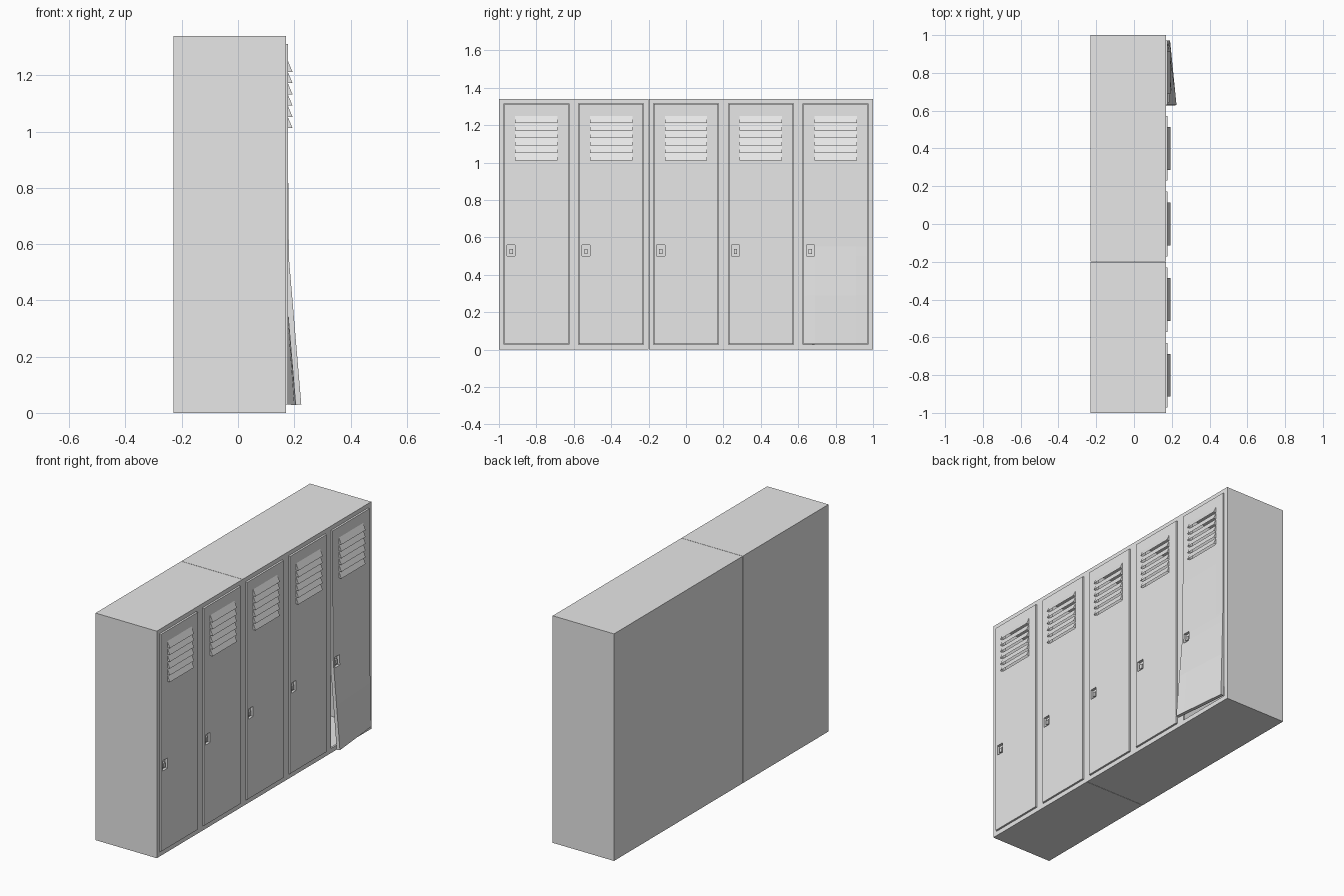
import bpy, bmesh

if "Cube" in bpy.data.objects:
    bpy.data.objects.remove(bpy.data.objects["Cube"])

FRONT, BACK, TOP = 0.17, -0.23, 1.34     # cabinet extents
DOOR_X = 0.178                           # outer face of the doors
DOOR_HALF, OPEN_HALF = 0.171, 0.174
DOOR_Z, OPEN_Z = (0.03, 1.312), (0.027, 1.315)
LOUVRES = [1.012 + 0.04 * i for i in range(6)]
HANDLE_Y, HANDLE_Z = (-0.157, -0.113), (0.5, 0.56)

grey = bpy.data.materials.new("painted grey metal")
grey.diffuse_color = (0.8, 0.8, 0.8, 1)
grey.use_nodes = True
grey.node_tree.nodes["Principled BSDF"].inputs["Base Color"].default_value = grey.diffuse_color


def finish(bm, name):
    mesh = bpy.data.meshes.new(name)
    bm.to_mesh(mesh)
    bm.free()
    mesh.materials.append(grey)
    obj = bpy.data.objects.new(name, mesh)
    bpy.context.collection.objects.link(obj)
    return obj


def box(bm, x, y, z):
    v = [bm.verts.new((a, b, c)) for a in x for b in y for c in z]
    for f in ((0, 1, 3, 2), (4, 6, 7, 5), (0, 4, 5, 1),
              (2, 3, 7, 6), (0, 2, 6, 4), (1, 5, 7, 3)):
        bm.faces.new([v[i] for i in f])


def plate(name, x, ys, zs, hole, thickness, bend=None):
    """Upright sheet facing +x, with openings where hole(y, z) is true."""
    bm = bmesh.new()
    v = [[bm.verts.new((x, y, z)) for z in zs] for y in ys]
    for i in range(len(ys) - 1):
        for j in range(len(zs) - 1):
            if not hole((ys[i] + ys[i + 1]) / 2, (zs[j] + zs[j + 1]) / 2):
                bm.faces.new((v[i][j], v[i + 1][j], v[i + 1][j + 1], v[i][j + 1]))
    if bend:
        bend(bm)
    obj = finish(bm, name)
    mod = obj.modifiers.new("thickness", 'SOLIDIFY')
    mod.thickness = thickness
    mod.offset = -1
    return obj


def pry_open(bm):
    """Bend the lower free corner of a door outwards."""
    for v in bm.verts:
        u = (0.971 - v.co.y) / 0.342
        t = max(0, (0.55 - v.co.z) / 0.52)
        s = min(1, max(0, (0.89 - v.co.z) / 0.34))
        v.co.x += 0.003 * s * u + t * (0.013 + 0.031 * u)


def cabinet(name, y0, y1, centres):
    # hollow shell with partitions
    bm = bmesh.new()
    w, inner = 0.01, FRONT - 0.012
    box(bm, (BACK, BACK + w), (y0, y1), (0, TOP))
    for z in (0, TOP - w):
        box(bm, (BACK + w, inner), (y0, y1), (z, z + w))
    walls = [y0, y1 - w] + [c + 0.2 - w / 2 for c in centres[:-1]]
    for y in walls:
        box(bm, (BACK + w, inner), (y, y + w), (w, TOP - w))
    finish(bm, name + "_shell")
    # front frame with door openings
    ys = [y0] + [c + s * OPEN_HALF for c in centres for s in (-1, 1)] + [y1]
    plate(name + "_frame", FRONT, ys, [0, *OPEN_Z, TOP],
          lambda y, z: OPEN_Z[0] < z < OPEN_Z[1]
          and any(abs(y - c) < OPEN_HALF for c in centres), 0.012)


def door(n, c, bend=None):
    # door sheet with louvre slots and a handle opening
    ys = [c + d for d in (-DOOR_HALF, *HANDLE_Y, -0.11, 0.11, DOOR_HALF)]
    zs = sorted([*DOOR_Z, *HANDLE_Z, 0.29, 0.55, 0.89]
                + LOUVRES + [z + 0.033 for z in LOUVRES])

    def hole(y, z):
        d = y - c
        in_handle = (HANDLE_Y[0] < d < HANDLE_Y[1]
                     and HANDLE_Z[0] < z < HANDLE_Z[1])
        in_slot = abs(d) < 0.11 and any(0 < z - b < 0.033 for b in LOUVRES)
        return in_handle or in_slot

    plate(f"door_{n}", DOOR_X, ys, zs, hole, 0.02, bend)

    # louvre hoods, open underneath
    bm = bmesh.new()
    for b in LOUVRES:
        ends = []
        for y in (c - 0.113, c + 0.113):
            ends.append([bm.verts.new(p) for p in (
                (DOOR_X, y, b), (DOOR_X + 0.016, y, b), (DOOR_X, y, b + 0.038))])
        left, right = ends
        bm.faces.new(left)
        bm.faces.new(right[::-1])
        bm.faces.new((left[1], right[1], right[2], left[2]))
    finish(bm, f"louvres_{n}")

    # recessed handle cup and latch
    bm = bmesh.new()
    box(bm, (0.157, 0.162), [c + d for d in HANDLE_Y], HANDLE_Z)
    box(bm, (0.162, 0.174), (c - 0.144, c - 0.126), (0.512, 0.538))
    if bend:
        bend(bm)
    finish(bm, f"handle_{n}")


# two joined cabinets: two doors and three doors
cabinet("double_cabinet", -1.0, -0.201, [-0.8, -0.4])
cabinet("triple_cabinet", -0.199, 1.0, [0.0, 0.4, 0.8])

# five doors, the last one pried open
for i in range(5):
    door(i + 1, -0.8 + 0.4 * i, pry_open if i == 4 else None)
